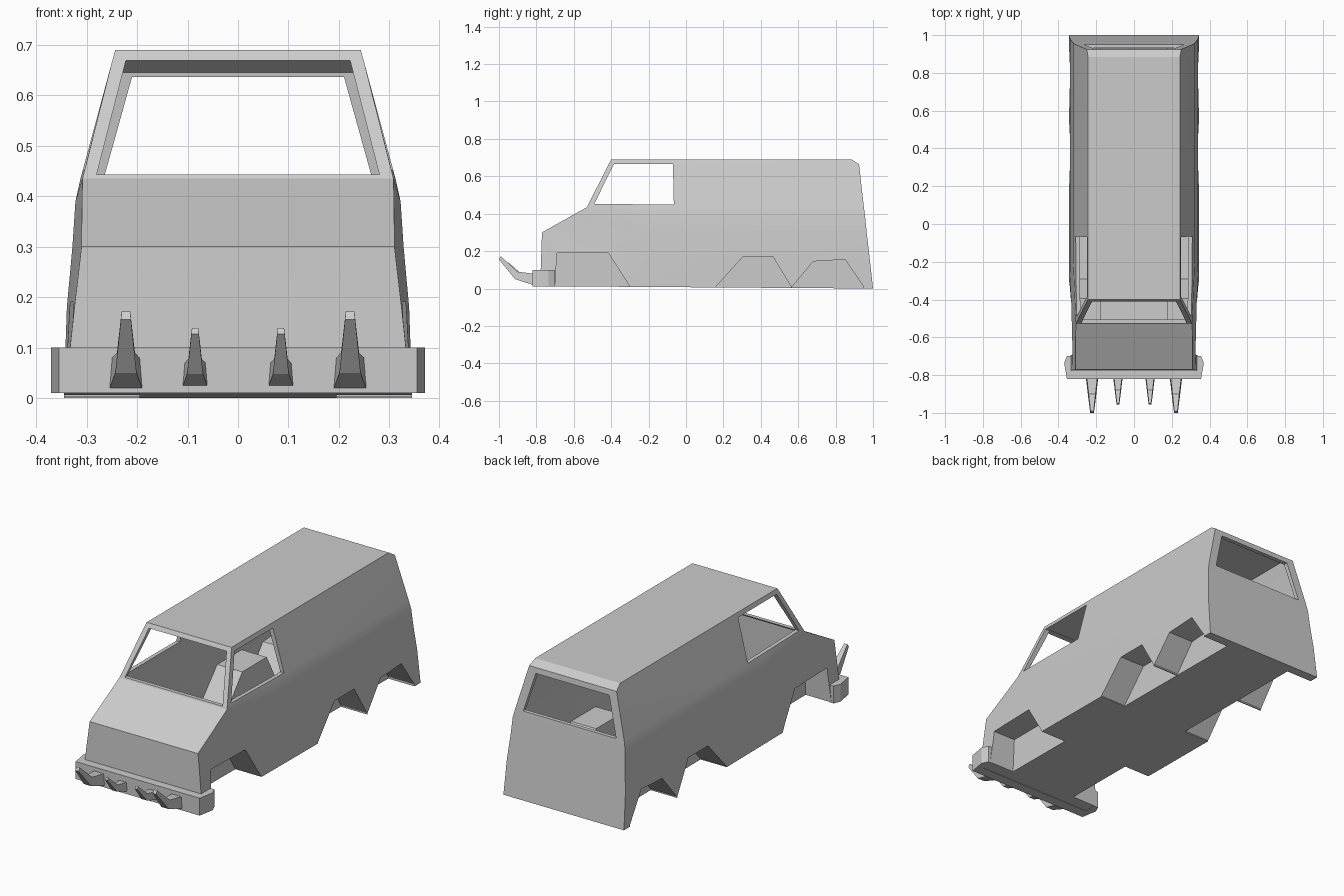
import bpy, bmesh, math

if "Cube" in bpy.data.objects:
    bpy.data.objects.remove(bpy.data.objects["Cube"])

WALL = 0.02


def make_object(name, bm):
    bmesh.ops.recalc_face_normals(bm, faces=bm.faces)
    me = bpy.data.meshes.new(name)
    bm.to_mesh(me)
    bm.free()
    ob = bpy.data.objects.new(name, me)
    bpy.context.collection.objects.link(ob)
    return ob


def loft(name, rings, triangulate=False):
    """Skin a list of equal-length closed rings and cap both ends."""
    bm = bmesh.new()
    vs = [[bm.verts.new(p) for p in r] for r in rings]
    n = len(vs[0])
    for a, b in zip(vs, vs[1:]):
        for i in range(n):
            bm.faces.new((a[i], a[(i + 1) % n], b[(i + 1) % n], b[i]))
    bm.faces.new(vs[0][::-1])
    bm.faces.new(vs[-1])
    if triangulate:
        bmesh.ops.triangulate(bm, faces=bm.faces)
    return make_object(name, bm)


def prism(name, poly, axis, a, b):
    """Extrude a 2D outline along an axis from a to b."""
    def place(p, t):
        return {'x': (t, p[0], p[1]), 'y': (p[0], t, p[1]), 'z': (p[0], p[1], t)}[axis]
    return loft(name, [[place(p, t) for p in poly] for t in (a, b)])


def cut(ob, cutter):
    mod = ob.modifiers.new("cut", 'BOOLEAN')
    mod.operation = 'DIFFERENCE'
    mod.solver = 'EXACT'
    mod.object = cutter
    bpy.context.view_layer.objects.active = ob
    bpy.ops.object.modifier_apply(modifier=mod.name)
    bpy.data.objects.remove(cutter)


# Body levels: z, half width, half width at the nose, front y, rear y
LEVELS = [
    (0.00, 0.345, 0.342, -0.78, 1.00),
    (0.18, 0.339, 0.324, -0.774, 0.98),
    (0.30, 0.328, 0.310, -0.77, 0.966),
    (0.39, 0.322, 0.309, -0.61, 0.957),
    (0.435, 0.312, 0.308, -0.53, 0.951),
    (0.665, 0.250, 0.250, -0.413, 0.925),
    (0.69, 0.243, 0.243, -0.40, 0.885),
]


def body_shell(name, inset):
    rings = []
    for i, (z, w, wf, yf, yb) in enumerate(LEVELS):
        z += inset if i == 0 else -inset if i >= 5 else 0
        w, wf, yf, yb = w - inset, wf - inset, yf + inset, yb - inset
        ring = [(-wf, yf), (wf, yf), (w, -0.2), (w, yb), (-w, yb), (-w, -0.2)]
        rings.append([(x, y, z + (0.007 * (1 - y) if i == 0 else 0)) for x, y in ring])
    return loft(name, rings, True)


# Wheel wells: side outlines from front foot to rear foot
WELLS = [
    [(-0.70, 0.01), (-0.69, 0.19), (-0.415, 0.19), (-0.30, 0.01)],
    [(0.16, 0.01), (0.305, 0.17), (0.465, 0.17), (0.562, 0.01)],
    [(0.568, 0.01), (0.68, 0.145), (0.85, 0.155), (0.95, 0.01)],
]


def cut_wells(ob, grow):
    for p in WELLS:
        q = [(y + (-grow if i < 2 else grow), z + (grow if i in (1, 2) else 0))
             for i, (y, z) in enumerate(p)]
        q = [(q[0][0], -0.1)] + q + [(q[3][0], -0.1)]
        for s in (-1, 1):
            cut(ob, prism("well_cutter", q, 'x', s * (0.195 - grow), s * 0.5))


# Hollow van body with closed wheel wells
body = body_shell("van_body", 0)
cut_wells(body, 0)
cavity = body_shell("cabin_space", WALL)
cut_wells(cavity, WALL)
cut(body, cavity)

# Window openings: windscreen, rear window, side windows
cut(body, prism("windscreen_cutter",
                [(-0.28, 0.443), (0.28, 0.443), (0.222, 0.669), (-0.222, 0.669)], 'y', -0.75, -0.36))
cut(body, prism("rear_window_cutter",
                [(-0.266, 0.435), (0.266, 0.435), (0.21, 0.636), (-0.21, 0.636)], 'y', 0.85, 1.1))
cut(body, prism("side_window_cutter",
                [(-0.49, 0.453), (-0.065, 0.448), (-0.07, 0.667), (-0.385, 0.667)], 'x', -0.6, 0.6))

bpy.ops.object.select_all(action='DESELECT')
body.select_set(True)
bpy.context.view_layer.objects.active = body
bpy.ops.object.shade_smooth_by_angle(angle=math.radians(22))

# Wrap-around front bumper
half = [(0.355, -0.82), (0.37, -0.735), (0.355, -0.70), (0.33, -0.70), (0.33, -0.765)]
prism("front_bumper", half + [(-x, y) for x, y in reversed(half)], 'z', 0.01, 0.10)

# Upturned tusks on the bumper: scale 1 outside, smaller inside
TUSK = [(0.032, (0.01, 0.0), (0.01, 0.06)),
        (0.032, (-0.0, 0.0), (-0.0, 0.06)),
        (0.021, (-0.094, 0.030), (-0.080, 0.070)),
        (0.010, (-0.180, 0.136), (-0.170, 0.152))]
for x, s, z0, label in ((0.222, 1.0, 0.02, "outer"), (0.085, 0.75, 0.025, "inner")):
    for side, hand in ((-1, "left"), (1, "right")):
        rings = []
        for w, lo, hi in TUSK:
            # lower edge is wider than the upper edge
            rings.append([(side * x + dx * s, -0.82 + p[0] * s, z0 + p[1] * s)
                          for dx, p in ((-w, lo), (w, lo), (w * 0.85, hi), (-w * 0.85, hi))])
        loft(f"{label}_tusk_{hand}", rings)
